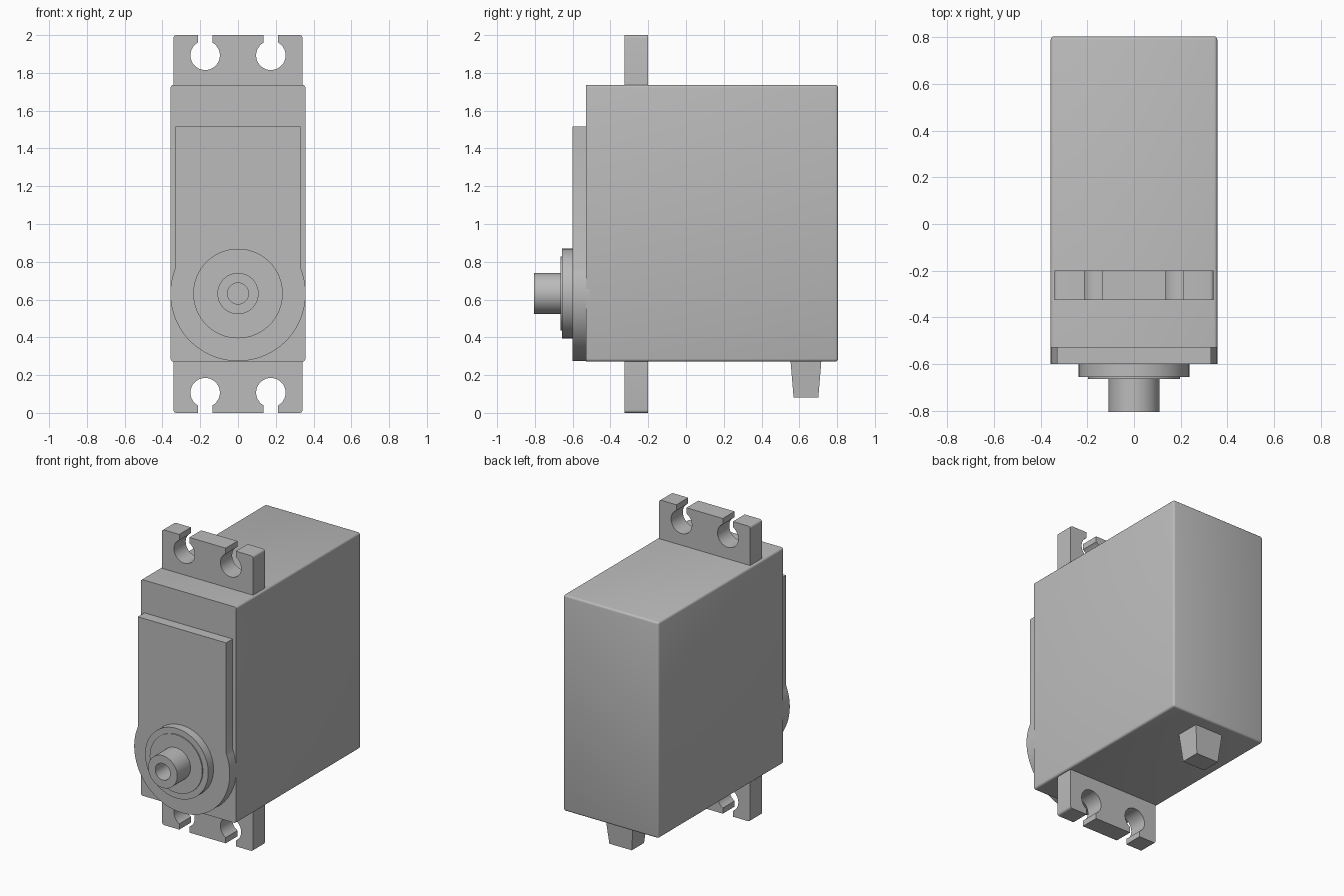
import bpy, bmesh, math

cube = bpy.data.objects.get("Cube")
if cube:
    bpy.data.objects.remove(cube, do_unlink=True)

grey = bpy.data.materials.new("plain grey")
grey.use_nodes = True
COLOUR = (0.5, 0.5, 0.5, 1)
grey.diffuse_color = COLOUR
grey.node_tree.nodes["Principled BSDF"].inputs["Base Color"].default_value = COLOUR


def finish(name, bm):
    """Turn a bmesh into a named, shaded object."""
    bmesh.ops.recalc_face_normals(bm, faces=bm.faces)
    mesh = bpy.data.meshes.new(name)
    bm.to_mesh(mesh)
    bm.free()
    mesh.materials.append(grey)
    obj = bpy.data.objects.new(name, mesh)
    bpy.context.collection.objects.link(obj)
    bpy.ops.object.select_all(action='DESELECT')
    obj.select_set(True)
    bpy.context.view_layer.objects.active = obj
    bpy.ops.object.shade_smooth_by_angle(angle=math.radians(35))
    return obj


def block(x, y0, y1, z0, z1):
    """Box centred on x = 0."""
    bm = bmesh.new()
    bmesh.ops.create_cube(bm, size=1)
    for v in bm.verts:
        v.co = (v.co.x * 2 * x, y1 if v.co.y > 0 else y0, z1 if v.co.z > 0 else z0)
    return bm


def extrude_profile(name, points, y0, y1):
    """Extrude an (x, z) outline along y."""
    bm = bmesh.new()
    face = bm.faces.new([bm.verts.new((x, y0, z)) for x, z in points])
    new = bmesh.ops.extrude_face_region(bm, geom=[face])["geom"]
    bmesh.ops.translate(bm, vec=(0, y1 - y0, 0),
                        verts=[g for g in new if isinstance(g, bmesh.types.BMVert)])
    return finish(name, bm)


def arc(cx, cz, r, start, end, steps):
    return [(cx + r * math.cos(start + (end - start) * i / steps),
             cz + r * math.sin(start + (end - start) * i / steps)) for i in range(steps + 1)]


def lathe(name, profile, cz, steps=64):
    """Spin a (radius, y) profile around the output axis."""
    bm = bmesh.new()
    verts = [bm.verts.new((r, y, cz)) for r, y in profile]
    edges = [bm.edges.new(pair) for pair in zip(verts, verts[1:])]
    bmesh.ops.spin(bm, geom=verts + edges, cent=(0, 0, cz), axis=(0, 1, 0),
                   angle=math.tau, steps=steps)
    bmesh.ops.remove_doubles(bm, verts=bm.verts, dist=0.0001)
    return finish(name, bm)


AXIS_Z = 0.632
FRONT = -0.53

# Main case: every edge rounded except the front rim
bm = block(0.357, FRONT, 0.805, 0.272, 1.736)
rounded = [e for e in bm.edges if any(v.co.y > 0 for v in e.verts)]
bmesh.ops.bevel(bm, geom=rounded, offset=0.014, segments=3, affect='EDGES', profile=0.5)
finish("case", bm)

# Raised front plate: rectangle merging into a round lower end
R, HALF = 0.358, 0.331
a = math.acos(HALF / R)
extrude_profile("front_plate",
                [(HALF, 1.515), (-HALF, 1.515)]
                + arc(0, AXIS_Z, R, math.pi - a, math.tau + a, 56), -0.6, FRONT + 0.02)

# Bearing collar, thin ring and hollow output shaft
lathe("bearing_collar", [(0, -0.59), (0.237, -0.59), (0.237, -0.657), (0.197, -0.657),
                         (0.197, -0.664), (0, -0.664)], AXIS_Z)
lathe("output_shaft", [(0, -0.65), (0.109, -0.65), (0.109, -0.806), (0.056, -0.806),
                       (0.056, -0.67), (0, -0.67)], AXIS_Z)

# Mounting ears with two open keyhole slots each
EAR, TOP, HOLE_X, HOLE_Z, HOLE_R, SLOT = 0.341, 2.0, 0.174, 1.893, 0.078, 0.038
ROUND = 0.015
swing = math.asin(SLOT / HOLE_R)


def keyhole(cx):
    ring = arc(cx, HOLE_Z, HOLE_R, math.pi / 2 + swing, 2.5 * math.pi - swing, 32)
    return [(cx - SLOT, TOP)] + ring + [(cx + SLOT, TOP)]


ear = ([(EAR, 1.7), (-EAR, 1.7)]
       + arc(-EAR + ROUND, TOP - ROUND, ROUND, math.pi, math.pi / 2, 4)
       + keyhole(-HOLE_X) + keyhole(HOLE_X)
       + arc(EAR - ROUND, TOP - ROUND, ROUND, math.pi / 2, 0, 4))
extrude_profile("upper_ear", ear, -0.326, -0.2)
extrude_profile("lower_ear", [(x, TOP - z) for x, z in ear], -0.326, -0.2)

# Tapered cable outlet under the case
bm = block(0.105, 0.553, 0.717, 0.082, 0.28)
for v in bm.verts:
    if v.co.z < 0.1:
        v.co.x *= 0.8
        v.co.y = 0.635 + (v.co.y - 0.635) * 0.8
finish("cable_outlet", bm)
